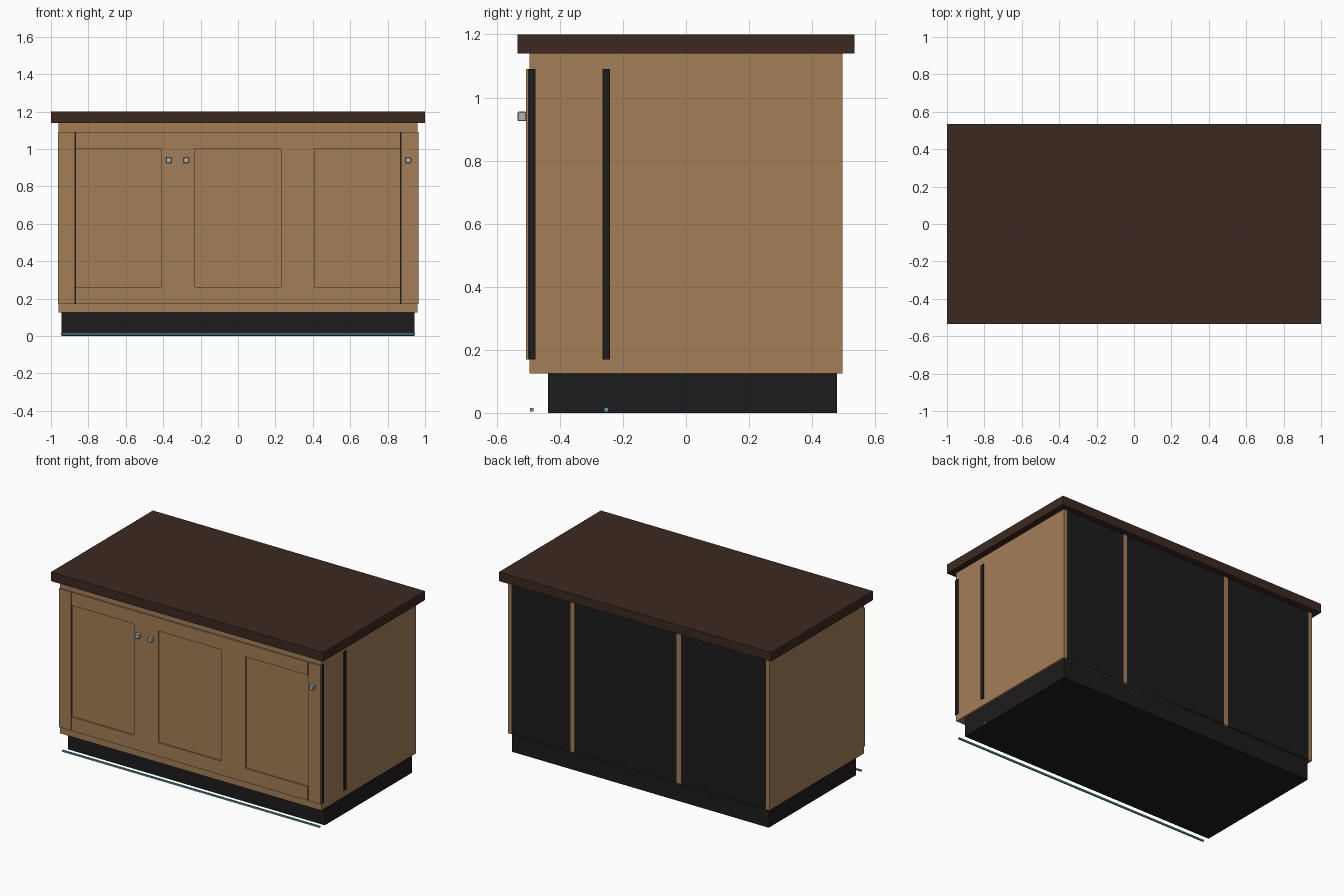
import bpy, bmesh

if "Cube" in bpy.data.objects:
    bpy.data.objects.remove(bpy.data.objects["Cube"])


def material(name, r, g, b):
    m = bpy.data.materials.new(name)
    m.diffuse_color = (r, g, b, 1)
    m.use_nodes = True
    m.node_tree.nodes["Principled BSDF"].inputs["Base Color"].default_value = m.diffuse_color
    return m


WOOD = material("light_wood", 0.37, 0.21, 0.095)
DARK_WOOD = material("dark_wood", 0.045, 0.022, 0.015)
BLACK = material("black", 0.012, 0.012, 0.013)
BLUE = material("blue", 0.12, 0.33, 0.47)
METAL = material("metal", 0.45, 0.46, 0.48)


def box(name, x, y, z, mat=None):
    """Axis-aligned box from (min, max) ranges."""
    bm = bmesh.new()
    bmesh.ops.create_cube(bm, size=1)
    for v in bm.verts:
        v.co = [r[0] if c < 0 else r[1] for c, r in zip(v.co, (x, y, z))]
    me = bpy.data.meshes.new(name)
    bm.to_mesh(me)
    bm.free()
    ob = bpy.data.objects.new(name, me)
    bpy.context.collection.objects.link(ob)
    if mat:
        me.materials.append(mat)
    return ob


# Main volumes
box("countertop", (-1, 1), (-0.535, 0.535), (1.14, 1.2), DARK_WOOD)
box("cabinet_body", (-0.96, 0.96), (-0.497, 0.49), (0.125, 1.14), WOOD)
box("plinth", (-0.944, 0.944), (-0.437, 0.479), (0, 0.125), BLACK)

# Front face: one slab with three recessed panels and two narrow slits
Z = (0.17, 1.09)
front = box("door_front", (-0.962, 0.963), (-0.507, -0.497), Z, WOOD)


def cut(name, x, z):
    c = box(name, x, (-0.6, -0.4), z)
    c.hide_render = True
    c.hide_viewport = True
    c.display_type = 'WIRE'
    mod = front.modifiers.new(name, 'BOOLEAN')
    mod.operation = 'DIFFERENCE'
    mod.solver = 'EXACT'
    mod.object = c


for i, cx in enumerate((-0.64, 0, 0.64)):
    cut(f"panel_cutter_{i}", (cx - 0.231, cx + 0.231), (0.262, 1.003))
for i, cx in enumerate((-0.87, 0.87)):
    cut(f"slit_cutter_{i}", (cx - 0.003, cx + 0.003), (0.171, 1.089))
    box(f"slit_filler_{i}", (cx - 0.003, cx + 0.003), (-0.5, -0.496), Z, BLACK)

# Knobs
for i, cx in enumerate((-0.37, -0.277, 0.91)):
    k = box(f"knob_{i}", (cx - 0.015, cx + 0.015), (-0.534, -0.506), (0.925, 0.955), METAL)
    b = k.modifiers.new("bevel", 'BEVEL')
    b.width = 0.003
    b.segments = 1

# Black strips on the right side, and blue floor strips in line with them
for i, cy in enumerate((-0.489, -0.253)):
    box(f"side_strip_{i}", (0.94, 0.965), (cy - 0.0125, cy + 0.0125), Z, BLACK)
    box(f"floor_strip_{i}", (-0.947, 0.947), (cy - 0.005, cy + 0.005), (0.005, 0.015), BLUE)

# Back: wooden uprights with black panels between them
uprights = [(-0.96, -0.935), (-0.31, -0.28), (0.47, 0.5), (0.935, 0.96)]
for i, x in enumerate(uprights):
    box(f"back_upright_{i}", x, (0.485, 0.497), (0.125, 1.14), WOOD)
for i in range(3):
    box(f"back_panel_{i}", (uprights[i][1], uprights[i + 1][0]), (0.485, 0.495), (0.125, 1.14), BLACK)
